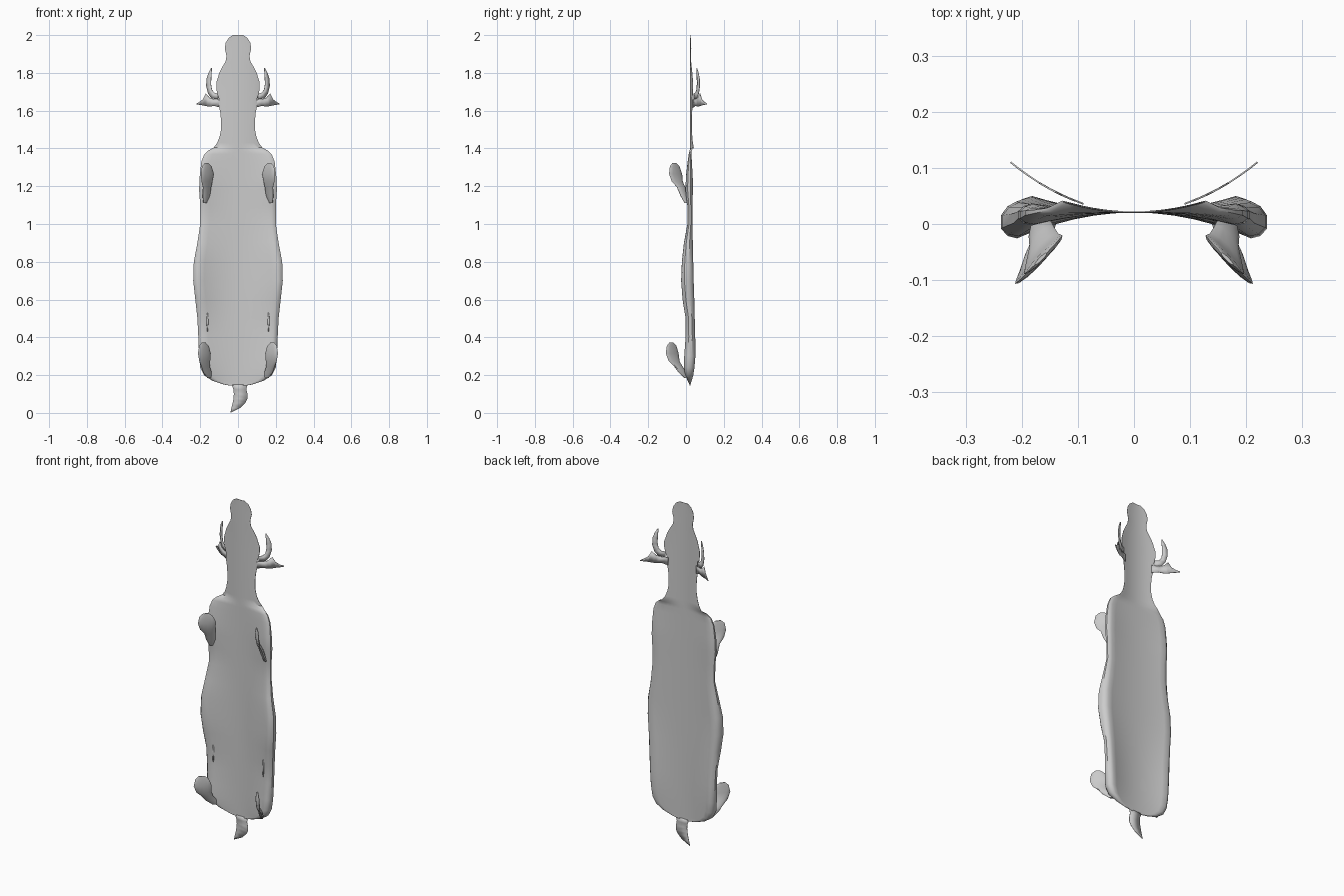
import bpy, bmesh, math

cube = bpy.data.objects.get("Cube")
if cube:
    bpy.data.objects.remove(cube, do_unlink=True)

grey = bpy.data.materials.new("plain grey")
grey.use_nodes = True
COLOUR = (0.6, 0.6, 0.6, 1)
grey.diffuse_color = COLOUR
grey.node_tree.nodes["Principled BSDF"].inputs["Base Color"].default_value = COLOUR

MID = 0.021  # depth of the thin centre line


def finish(name, bm, mirror=False, thickness=0):
    """Turn a bmesh into a smooth shaded object, optionally thickened and mirrored."""
    bmesh.ops.recalc_face_normals(bm, faces=bm.faces)
    mesh = bpy.data.meshes.new(name)
    bm.to_mesh(mesh)
    bm.free()
    mesh.materials.append(grey)
    ob = bpy.data.objects.new(name, mesh)
    bpy.context.collection.objects.link(ob)
    if thickness:
        mod = ob.modifiers.new("thickness", 'SOLIDIFY')
        mod.thickness, mod.offset = thickness, 0
    if mirror:
        ob.modifiers.new("mirror", 'MIRROR').use_axis[0] = True
    bpy.ops.object.select_all(action='DESELECT')
    ob.select_set(True)
    bpy.context.view_layer.objects.active = ob
    bpy.ops.object.shade_smooth_by_angle(angle=math.radians(40))
    return ob


def loft(name, rings, mirror=False):
    """Skin a stack of closed rings and cap both ends."""
    bm = bmesh.new()
    rows = [[bm.verts.new(p) for p in ring] for ring in rings]
    n = len(rows[0])
    for a, b in zip(rows, rows[1:]):
        for i in range(n):
            j = (i + 1) % n
            bm.faces.new((a[i], a[j], b[j], b[i]))
    bm.faces.new(rows[0])
    bm.faces.new(rows[-1])
    return finish(name, bm, mirror)


def sheet(name, pairs, bend, mirror=False, thickness=0.003):
    """Thin strip between pairs of (x, z) points, curving in depth with x squared."""
    bm = bmesh.new()
    rows = [[bm.verts.new((x, MID + bend * x * x, z)) for x, z in pair] for pair in pairs]
    for a, b in zip(rows, rows[1:]):
        bm.faces.new((a[0], a[1], b[1], b[0]))
    return finish(name, bm, mirror, thickness)


def section(z, w, back, front):
    """Bow-tie cross-section: pinched at the centre, swelling towards rounded sides."""
    m, h = (back - front) / 2, (back + front) / 2
    half = [0, .15, .3, .45, .6, .75, .88, .95, 1]
    us = [-u for u in half[:0:-1]] + half

    def swell(u):
        u = abs(u)
        return {.95: .8, 1: .35}.get(u, (u / .88) ** 2)
    pts = [(u * w, MID + m * u * u - h * swell(u) - .0006, z) for u in us]
    pts += [(u * w, MID + m * u * u + h * swell(u) + .0006, z) for u in reversed(us)]
    return pts


# Head and neck: height, half width
head = [(2.0, .028), (1.985, .05), (1.96, .065), (1.93, .07), (1.89, .061), (1.86, .066),
        (1.83, .084), (1.80, .099), (1.77, .108), (1.75, .115), (1.72, .115), (1.69, .11),
        (1.66, .1), (1.62, .1), (1.59, .094), (1.55, .09), (1.50, .09), (1.46, .098),
        (1.43, .11), (1.405, .128)]
# Trunk: height, half width, swell to the back, swell to the front
trunk = [(1.39, .155, .01, .0), (1.37, .178, .008, .006), (1.33, .194, .009, .012),
         (1.25, .203, .013, .022), (1.18, .206, .014, .024), (1.1, .2, .012, .014),
         (1.0, .2, .012, .013), (.9, .215, .012, .034), (.8, .234, .013, .046),
         (.7, .237, .015, .05), (.6, .226, .02, .041), (.5, .215, .025, .022),
         (.4, .21, .028, .022), (.3, .206, .028, .03), (.24, .2, .022, .032),
         (.2, .18, .016, .026), (.17, .135, .008, .012), (.15, .075, .002, .002),
         (.144, .04, .001, .001)]
rings = [section(z, w, 1.2 * w * w + .001, -1.2 * w * w + .001) for z, w in head]
rings += [section(*row) for row in trunk]
loft("body_and_head", rings)


# Legs: flat paddles slanting outwards and forwards
def leg(name, rows, sides=12):
    d = math.sqrt(.5)
    rings = []
    for z, x, y, r, t in rows:
        ring = []
        for i in range(sides):
            a = 2 * math.pi * i / sides
            along, across = r * math.cos(a), t * math.sin(a)
            ring.append((x + d * (along + across), y + d * (across - along), z))
        rings.append(ring)
    loft(name, rings, mirror=True)


leg("front_leg", [(1.322, .166, -.062, .015, .003), (1.305, .165, -.06, .036, .006),
                  (1.265, .162, -.055, .049, .008), (1.225, .164, -.046, .041, .009),
                  (1.195, .164, -.026, .03, .011), (1.15, .168, -.01, .026, .011),
                  (1.11, .175, .002, .01, .007)])
leg("hind_leg", [(.372, .182, -.078, .015, .003), (.355, .18, -.076, .036, .006),
                 (.315, .178, -.073, .048, .008), (.275, .176, -.063, .041, .009),
                 (.245, .172, -.04, .03, .011), (.215, .162, -.018, .03, .011),
                 (.185, .15, .004, .016, .007)])

# Ears and horns: thin sheets sweeping backwards
sheet("ear", [((.09, 1.66), (.09, 1.615)), ((.125, 1.66), (.125, 1.625)),
              ((.15, 1.668), (.15, 1.622)), ((.17, 1.69), (.168, 1.624)),
              ((.185, 1.66), (.185, 1.628)), ((.205, 1.645), (.205, 1.631)),
              ((.22, 1.638), (.22, 1.634))], 1.84, True)
sheet("horn", [((.105, 1.69), (.105, 1.66)), ((.125, 1.695), (.14, 1.665)),
               ((.138, 1.71), (.158, 1.69)), ((.143, 1.74), (.168, 1.73)),
               ((.142, 1.77), (.166, 1.77)), ((.14, 1.80), (.156, 1.80)),
               ((.139, 1.825), (.142, 1.825))], 1.84, True)

# Tail: flat curved tuft
sheet("tail", [((-.035, .15), (.05, .15)), ((-.024, .125), (.044, .125)),
               ((-.022, .10), (.05, .10)), ((-.024, .075), (.05, .075)),
               ((-.029, .05), (.04, .055)), ((-.035, .025), (.012, .027)),
               ((-.041, .0), (-.034, .004))], 0, thickness=.002)

# Flank folds: narrow creases on the lower front
sheet("flank_fold", [((.16, .54), (.165, .54)), ((.157, .48), (.166, .48)),
                     ((.16, .43), (.164, .43))], -.7, True)
